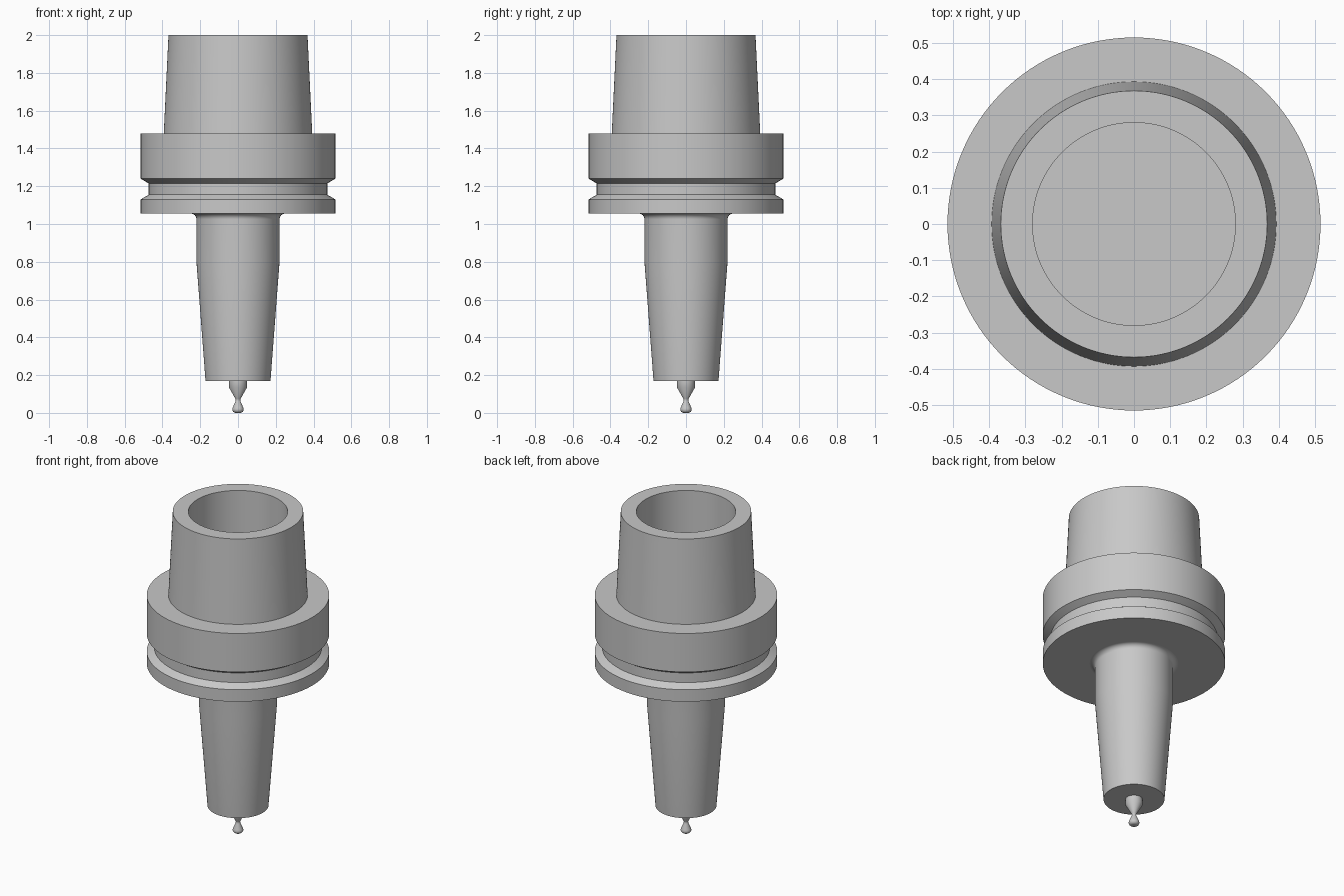
import bpy, bmesh, math

cube = bpy.data.objects.get("Cube")
if cube:
    bpy.data.objects.remove(cube, do_unlink=True)

STEEL = (0.58, 0.58, 0.58, 1.0)
steel = bpy.data.materials.new("steel grey")
steel.use_nodes = True
steel.diffuse_color = STEEL
steel.node_tree.nodes["Principled BSDF"].inputs["Base Color"].default_value = STEEL


def lathe(name, profile, sides=128):
    """Revolve (radius, height) points, listed so the outside faces out going down."""
    bm = bmesh.new()
    rings = []
    for r, z in profile:
        if r == 0:
            rings.append([bm.verts.new((0, 0, z))] * sides)
        else:
            turn = [2 * math.pi * i / sides for i in range(sides)]
            rings.append([bm.verts.new((r * math.cos(t), r * math.sin(t), z)) for t in turn])
    for upper, lower in zip(rings, rings[1:]):
        for i in range(sides):
            j = (i + 1) % sides
            corners = [lower[i], lower[j], upper[j], upper[i]]
            bm.faces.new(list(dict.fromkeys(corners)))
    mesh = bpy.data.meshes.new(name)
    bm.to_mesh(mesh)
    bm.free()
    mesh.materials.append(steel)
    obj = bpy.data.objects.new(name, mesh)
    bpy.context.collection.objects.link(obj)
    bpy.ops.object.select_all(action='DESELECT')
    obj.select_set(True)
    bpy.context.view_layer.objects.active = obj
    bpy.ops.object.shade_smooth_by_angle(angle=math.radians(30))
    return obj


def arc(cx, cz, radius, start, end, steps=8):
    """Points along a circular arc, angles in degrees."""
    angles = [math.radians(start + (end - start) * i / steps) for i in range(steps + 1)]
    return [(cx + radius * math.cos(a), cz + radius * math.sin(a)) for a in angles]


# Hollow tapered shank with its bore
lathe("taper_shank", [(0, 1.46), (0.28, 1.46), (0.28, 2.0), (0.368, 2.0), (0.393, 1.48)])

# Wide flange with the gripper groove
lathe("flange", [(0.393, 1.48), (0.515, 1.48), (0.515, 1.24), (0.473, 1.215),
                 (0.473, 1.155), (0.515, 1.13), (0.515, 1.055), (0.25, 1.055)])

# Filleted neck narrowing to a flat nose
lathe("neck", arc(0.25, 1.025, 0.03, 90, 180) + [(0.22, 0.8), (0.172, 0.17), (0.048, 0.17)])

# Small cutter: stub, cone, waist and rounded head
lathe("cutter_tip", [(0.048, 0.17), (0.048, 0.135), (0.014, 0.075), (0.012, 0.068),
                     (0.014, 0.06), (0.028, 0.028)]
      + arc(0.012, 0.018, 0.018, 20, -90) + [(0, 0)], sides=48)
